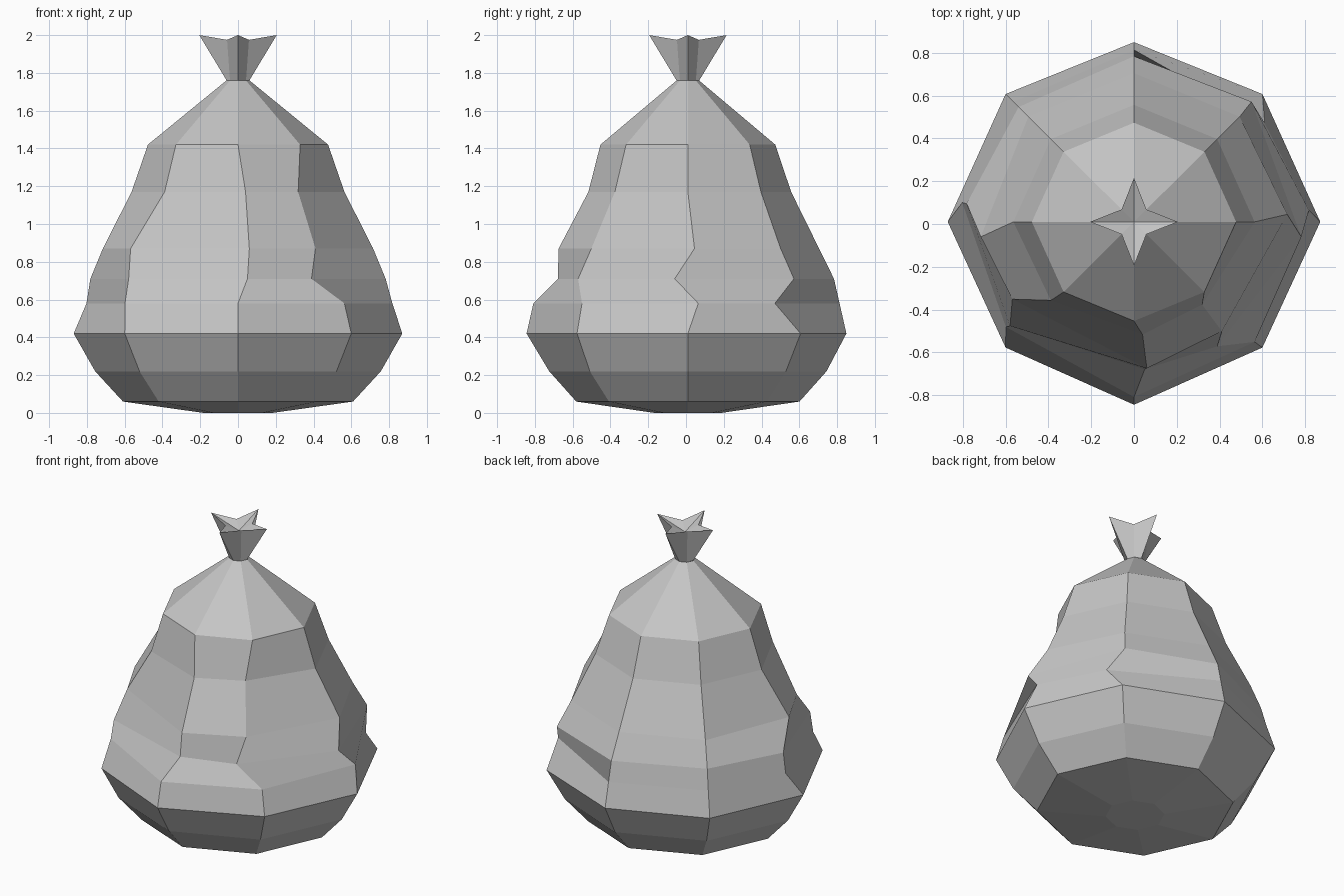
import bpy
import bmesh
from math import cos, sin, pi

SIDES = 8
CENTRE_Y = 0.01

cube = bpy.data.objects.get("Cube")
if cube:
    bpy.data.objects.remove(cube, do_unlink=True)


def flat_material(name, colour):
    mat = bpy.data.materials.new(name)
    mat.use_nodes = True
    mat.diffuse_color = colour
    mat.node_tree.nodes["Principled BSDF"].inputs["Base Color"].default_value = colour
    return mat


def ring(bm, z, radius, sx=1.0, sy=1.0):
    return [bm.verts.new((radius * sx * cos(2 * pi * i / SIDES),
                          radius * sy * sin(2 * pi * i / SIDES) + CENTRE_Y, z))
            for i in range(SIDES)]


def bridge(bm, low, high):
    for i in range(SIDES):
        j = (i + 1) % SIDES
        bm.faces.new((low[i], low[j], high[j], high[i]))


def finish(bm, name, mat):
    mesh = bpy.data.meshes.new(name)
    bm.normal_update()
    bm.to_mesh(mesh)
    bm.free()
    mesh.materials.append(mat)
    obj = bpy.data.objects.new(name, mesh)
    bpy.context.collection.objects.link(obj)
    return obj


plastic = flat_material("light grey plastic", (0.56, 0.56, 0.56, 1.0))

# Sack body: octagonal profile as height and radius
profile = [(0, 0.18), (0.06, 0.6), (0.22, 0.745), (0.42, 0.857), (0.58, 0.805),
           (0.71, 0.77), (0.87, 0.705), (1.17, 0.555), (1.42, 0.47), (1.76, 0.06)]

# Creases: sideways shifts of single corners, by ring and spoke
RIGHT, BACK_RIGHT, BACK, LEFT, FRONT_LEFT, FRONT, FRONT_RIGHT = 0, 1, 2, 4, 5, 6, 7
creases = {
    3: {BACK: (0, -0.005), FRONT: (0, -0.01), FRONT_LEFT: (0, 0.01),
        FRONT_RIGHT: (0, 0.01)},
    4: {RIGHT: (0, 0.055), BACK_RIGHT: (0.047, -0.1), BACK: (0, 0.01),
        LEFT: (0.015, 0.09), FRONT_LEFT: (-0.035, 0.07), FRONT: (0, -0.025)},
    5: {RIGHT: (0, -0.07), BACK_RIGHT: (0.01, 0.025), BACK: (0, 0.015),
        LEFT: (0, 0.085), FRONT_LEFT: (-0.04, 0.05), FRONT: (0.05, 0.07),
        FRONT_RIGHT: (-0.15, -0.045)},
    6: {RIGHT: (0, 0.035), LEFT: (0, -0.07), FRONT_LEFT: (-0.075, 0.13),
        FRONT: (0.06, 0.01), FRONT_RIGHT: (-0.083, -0.02)},
    7: {FRONT_LEFT: (0, 0.02), FRONT: (0.04, 0.02), FRONT_RIGHT: (-0.07, 0)},
}

bm = bmesh.new()
rings = [ring(bm, z, r, 1.015, 0.985) for z, r in profile]
for level in rings:
    for vert in level[1::2]:
        vert.co.x *= 0.975
for level, moves in creases.items():
    for spoke, (dx, dy) in moves.items():
        rings[level][spoke].co.x += dx
        rings[level][spoke].co.y += dy
for low, high in zip(rings, rings[1:]):
    bridge(bm, low, high)
bm.faces.new(reversed(rings[0]))
finish(bm, "sack_body", plastic)

# Gathered top: neck flaring into a four-pointed star with a sunken middle
bm = bmesh.new()
neck = ring(bm, 1.76, 0.06)
star = ring(bm, 2.0, 0.205)
for vert in star[1::2]:
    vert.co.x *= 0.4
    vert.co.y = CENTRE_Y + (vert.co.y - CENTRE_Y) * 0.4
    vert.co.z = 1.975
bridge(bm, neck, star)
middle = bm.verts.new((0, CENTRE_Y, 1.935))
for i in range(SIDES):
    bm.faces.new((star[i], star[(i + 1) % SIDES], middle))
finish(bm, "gathered_top", plastic)
